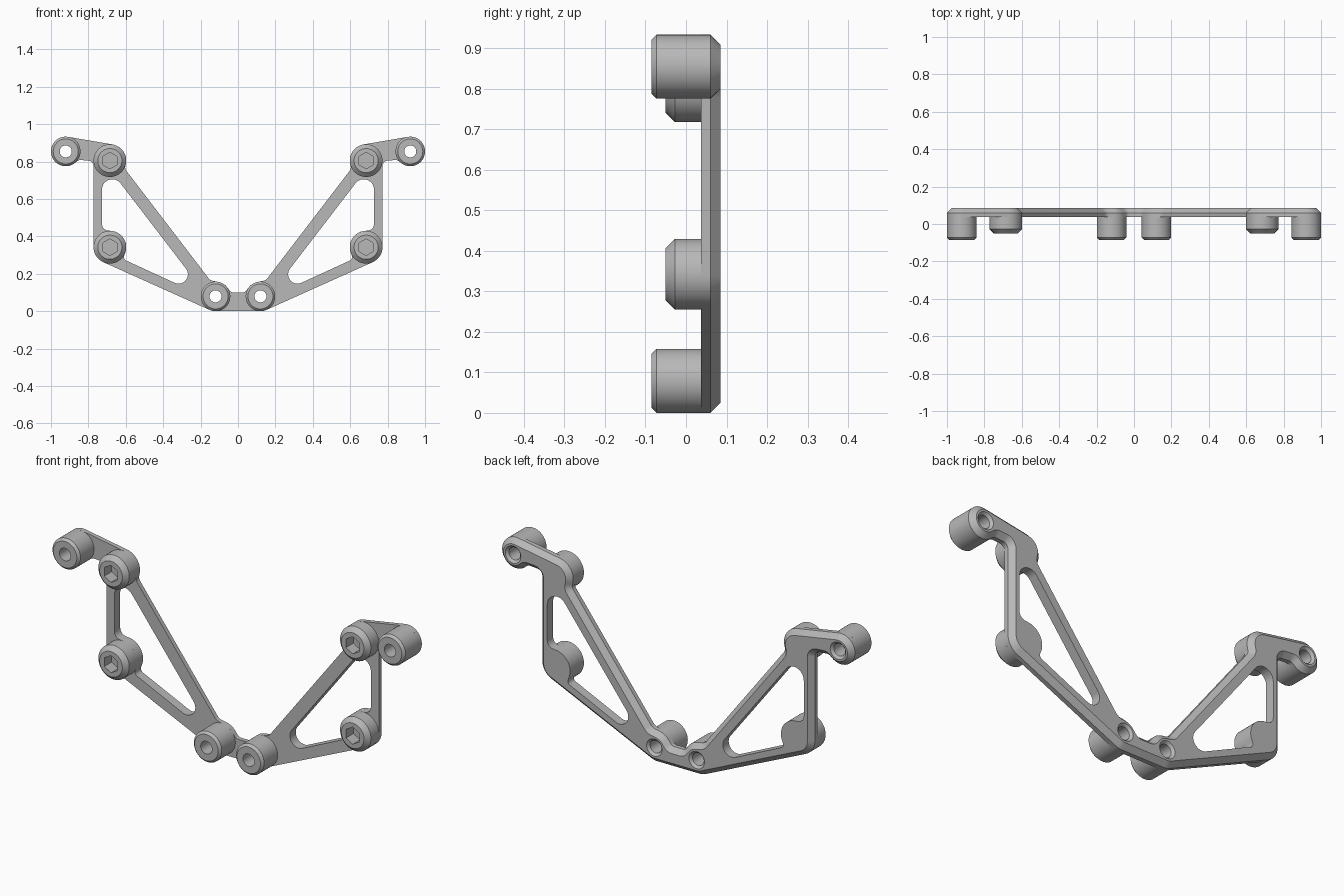
import bpy, bmesh, math
from mathutils import Vector

cube = bpy.data.objects.get("Cube")
if cube:
    bpy.data.objects.remove(cube, do_unlink=True)

grey = bpy.data.materials.new("plain grey")
grey.use_nodes = True
colour = (0.48, 0.48, 0.48, 1)
grey.diffuse_color = colour
grey.node_tree.nodes["Principled BSDF"].inputs["Base Color"].default_value = colour

BACK, STEP, FRONT = 0.085, 0.06, 0.037   # plate depth levels


def belt(circles, inset=0.0):
    """Closed outline round (x, z, radius); a negative radius is a hollow fillet."""
    n = len(circles)
    centre = [Vector(c[:2]) for c in circles]
    normals = []
    for i in range(n):
        j = (i + 1) % n
        d = centre[j] - centre[i]
        c = max(-1, min(1, (circles[i][2] - circles[j][2]) / d.length))
        d.normalize()
        normals.append(d * c + Vector((d.y, -d.x)) * math.sqrt(1 - c * c))
    points = []
    for i in range(n):
        a, b = (math.atan2(v.y, v.x) for v in (normals[i - 1], normals[i]))
        sign = 1 if circles[i][2] > 0 else -1
        sweep = (sign * (b - a)) % math.tau
        if sweep > 1.9 * math.pi:
            sweep = 0.01
        steps = int(sweep / 0.13) + 2
        for k in range(steps + 1):
            t = a + sign * sweep * k / steps
            points.append(centre[i] + Vector((math.cos(t), math.sin(t))) * (circles[i][2] - inset))
    return points


def ring(x, z, r, hexagon=False, count=48):
    points = []
    for k in range(count):
        t = math.tau * k / count
        s = r
        if hexagon:
            s = r * math.cos(math.pi / 6) / math.cos(t % (math.pi / 3) - math.pi / 6)
        points.append(Vector((x + s * math.sin(t), z + s * math.cos(t))))
    return points


def skin(bm, layers, closed=False):
    """Join matching (points, y) loops with quads; return the vertex loops."""
    loops = [[bm.verts.new((p.x, y, p.y)) for p in pts] for pts, y in layers]
    pairs = list(zip(loops, loops[1:]))
    if closed:
        pairs.append((loops[-1], loops[0]))
    for a, b in pairs:
        for k in range(len(a)):
            m = (k + 1) % len(a)
            bm.faces.new((a[k], a[m], b[m], b[k]))
    return loops


def finish(bm, name):
    bmesh.ops.recalc_face_normals(bm, faces=bm.faces)
    mesh = bpy.data.meshes.new(name)
    bm.to_mesh(mesh)
    bm.free()
    mesh.materials.append(grey)
    obj = bpy.data.objects.new(name, mesh)
    bpy.context.collection.objects.link(obj)
    bpy.ops.object.select_all(action='DESELECT')
    obj.select_set(True)
    bpy.context.view_layer.objects.active = obj
    bpy.ops.object.shade_smooth_by_angle(angle=math.radians(30))


def mirrored(circles):
    return [(-x, z, r) for x, z, r in reversed(circles)]


# Key centres on the +x side
inner, tip = (0.12, 0.079), (0.921, 0.854)
lower, upper = (0.685, 0.342), (0.685, 0.805)
TUBE, POST, BORE = 0.079, 0.0875, 0.032

# Outline from the bottom tube, up the outside and back down the diagonal
outline = [
    (*inner, TUBE), (*lower, POST),
    (0.8025, 0.775, -0.03), (0.842, 0.778, -0.03),
    (*tip, TUBE), (*upper, POST),
    (0.573, 0.7685, -0.03), (0.126, 0.201, -0.04),
    (*inner, TUBE), (0.024, 0.125, -0.025),
]
outline += mirrored(outline)

# Rounded triangular window, hollowed round the lower post
window = [
    (0.318, 0.197, 0.05), (0.59, 0.289, 0.02), (*lower, -POST),
    (0.692, 0.466, 0.035), (0.672, 0.65, 0.055),
]

# Plate with chamfered back rim, two windows and four countersunk bores
bm = bmesh.new()
stacks = [skin(bm, [(belt(outline), FRONT), (belt(outline), STEP),
                    (belt(outline, 0.025), BACK)])]
for w in (window, mirrored(window)):
    stacks.append(skin(bm, [(belt(w), FRONT), (belt(w), BACK)]))
for x, z in (inner, tip):
    for s in (1, -1):
        stacks.append(skin(bm, [(ring(s * x, z, BORE), FRONT),
                                (ring(s * x, z, BORE), BACK - 0.012),
                                (ring(s * x, z, BORE + 0.012), BACK)]))
for end, facing in ((0, -1), (-1, 1)):
    edges = [bm.edges.get((loop[k - 1], loop[k]))
             for loop in (st[end] for st in stacks) for k in range(len(loop))]
    bmesh.ops.triangle_fill(bm, edges=edges, use_beauty=True, normal=(0, facing, 0))
finish(bm, "frame_plate")

for side, s in (("left", 1), ("right", -1)):
    # Bored mounting tubes
    for label, (x, z) in (("inner", inner), ("tip", tip)):
        bm = bmesh.new()
        profile = [(BORE, FRONT), (BORE, -BACK), (TUBE - 0.012, -BACK),
                   (TUBE, 0.012 - BACK), (TUBE, FRONT)]
        skin(bm, [(ring(s * x, z, r), y) for r, y in profile])
        finish(bm, f"{label}_tube_{side}")
    # Chamfered posts with a blind hexagonal socket
    for label, (x, z) in (("lower", lower), ("upper", upper)):
        bm = bmesh.new()
        loops = skin(bm, [
            (ring(s * x, z, POST), FRONT), (ring(s * x, z, POST), -0.027),
            (ring(s * x, z, POST - 0.023), -0.05),
            (ring(s * x, z, 0.044, True), -0.05),
            (ring(s * x, z, 0.044, True), 0.01)])
        bm.faces.new(loops[-1])
        finish(bm, f"{label}_post_{side}")
